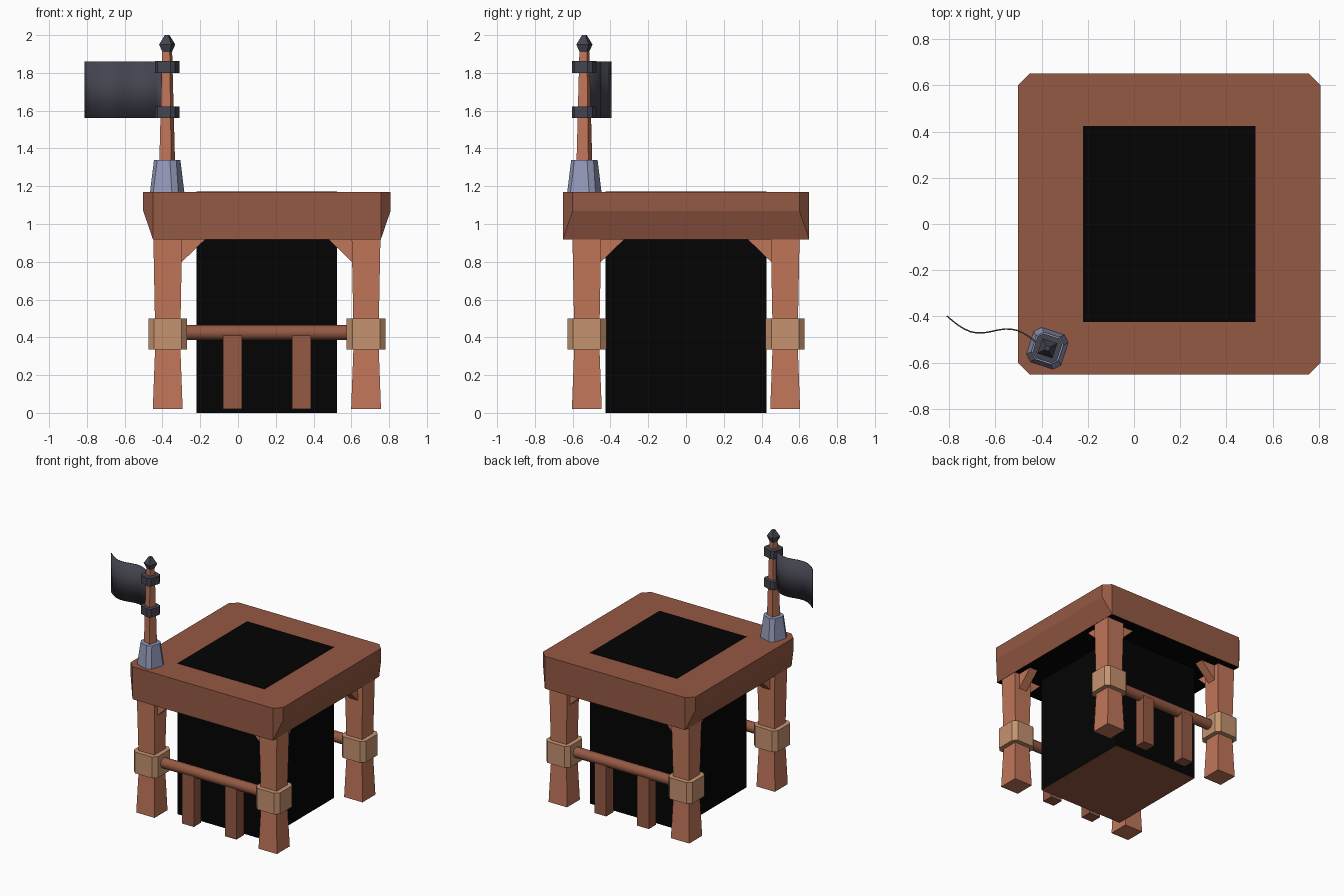
import bpy, bmesh, math
from mathutils import Matrix, Vector

cube = bpy.data.objects.get("Cube")
if cube:
    bpy.data.objects.remove(cube, do_unlink=True)


def material(name, r, g, b):
    m = bpy.data.materials.new(name)
    m.use_nodes = True
    m.diffuse_color = (r, g, b, 1)
    m.node_tree.nodes["Principled BSDF"].inputs["Base Color"].default_value = (r, g, b, 1)
    return m


DARK_WOOD = material("dark wood", 0.30, 0.10, 0.057)
LIGHT_WOOD = material("light wood", 0.53, 0.18, 0.10)
ROPE = material("tan rope", 0.56, 0.29, 0.16)
SLATE = material("slate metal", 0.30, 0.33, 0.50)
IRON = material("dark iron", 0.058, 0.058, 0.08)
BLACK = material("black", 0.001, 0.001, 0.001)


def finish(name, bm, *mats):
    bmesh.ops.recalc_face_normals(bm, faces=bm.faces)
    mesh = bpy.data.meshes.new(name)
    bm.to_mesh(mesh)
    bm.free()
    for m in mats:
        mesh.materials.append(m)
    ob = bpy.data.objects.new(name, mesh)
    bpy.context.collection.objects.link(ob)
    return ob


def ring(w, d, c):
    """Rectangle outline with half sizes w, d and corners cut by c."""
    if c == 0:
        return [(w, d), (-w, d), (-w, -d), (w, -d)]
    return [(w, d - c), (w - c, d), (c - w, d), (-w, d - c),
            (-w, c - d), (c - w, -d), (w - c, -d), (w, c - d)]


def loft(name, x, y, sections, mat, chamfer=0, angle=0):
    """Stack square sections (z, half width) into a closed solid."""
    bm = bmesh.new()
    rot = Matrix.Rotation(angle, 3, 'Z')
    rings = [[bm.verts.new(rot @ Vector((px, py, 0)) + Vector((x, y, z)))
              for px, py in ring(h, h, chamfer)] for z, h in sections]
    n = len(rings[0])
    for a, b in zip(rings, rings[1:]):
        for i in range(n):
            j = (i + 1) % n
            bm.faces.new((a[i], a[j], b[j], b[i]))
    bm.faces.new(rings[0])
    bm.faces.new(rings[-1])
    return finish(name, bm, mat)


def extrude_profile(name, points, vector, mat):
    bm = bmesh.new()
    face = bm.faces.new([bm.verts.new(p) for p in points])
    out = bmesh.ops.extrude_face_region(bm, geom=[face])
    bmesh.ops.translate(bm, vec=vector,
                        verts=[v for v in out["geom"] if isinstance(v, bmesh.types.BMVert)])
    return finish(name, bm, mat)


def box(name, lo, hi, *mats):
    bm = bmesh.new()
    bmesh.ops.create_cube(bm, size=1)
    for v in bm.verts:
        v.co = [lo[i] if v.co[i] < 0 else hi[i] for i in range(3)]
    return finish(name, bm, *mats)


CX = 0.153          # middle of the hut
PX, PY = 0.525, 0.525  # post offsets from the middle

# Dark core with a wooden underside
core = box("core", (-0.22, -0.425, 0), (0.525, 0.425, 1.173), BLACK, DARK_WOOD)
for p in core.data.polygons:
    if p.normal.z < -0.9:
        p.material_index = 1

# Roof slab: cut corners above, sides tapering in below
bm = bmesh.new()
HX, HY, CUT = 0.655, 0.652, 0.052
top, mid = ([bm.verts.new((CX + px, py, z)) for px, py in ring(HX, HY, CUT)]
            for z in (1.17, 1.07))
low = [bm.verts.new((CX + px, py, 0.918)) for px, py in ring(HX - CUT, HY, 0)]
for i in range(8):
    j = (i + 1) % 8
    bm.faces.new((top[i], top[j], mid[j], mid[i]))
bm.faces.new(top)
bm.faces.new(low)
for k in range(4):
    a, b = low[k], low[(k + 1) % 4]
    first, second = mid[2 * k], mid[2 * k + 1]
    after = mid[(2 * k + 2) % 8]
    bm.faces.new((first, second, a))
    if k % 2 == 0:
        bm.faces.new((second, after, b, a))
    else:
        bm.faces.new((second, after, b, a))
roof = finish("roof", bm, DARK_WOOD, BLACK)
for p in roof.data.polygons:
    if p.normal.z < -0.9:
        p.material_index = 1

# Posts, rope bands and corner braces
BRACE, BW, INSET = 0.125, 0.035, 0.06
for sx, side in ((1, "left"), (-1, "right")):
    for sy, end in ((-1, "front"), (1, "back")):
        x, y = CX + sx * PX, sy * PY
        tag = end + "_" + side
        loft(tag + "_post", x, y,
             [(0.02, 0.079), (0.34, 0.067), (0.5, 0.068), (0.92, 0.076)], LIGHT_WOOD)
        loft(tag + "_band", x, y, [(0.335, 0.103), (0.5, 0.103)], ROPE, 0.03)
        ix, iy = x - sx * INSET, y - sy * INSET
        reach = BRACE + 0.015
        extrude_profile(tag + "_brace_across",
                        [(ix, y - BW, 0.785), (ix - sx * reach, y - BW, 0.92),
                         (ix, y - BW, 0.92)], (0, 2 * BW, 0), LIGHT_WOOD)
        extrude_profile(tag + "_brace_along",
                        [(x - BW, iy, 0.785), (x - BW, iy - sy * reach, 0.92),
                         (x - BW, iy, 0.92)], (2 * BW, 0, 0), LIGHT_WOOD)

# Front and back railings
for sy, end in ((-1, "front"), (1, "back")):
    y = sy * PY
    bm = bmesh.new()
    bmesh.ops.create_cone(bm, cap_ends=True, segments=12, radius1=0.04, radius2=0.04, depth=2 * PX,
                          matrix=Matrix.Translation((CX, y, 0.425)) @ Matrix.Rotation(math.pi / 2, 4, 'Y'))
    rail = finish(end + "_rail", bm, DARK_WOOD)
    for p in rail.data.polygons:
        p.use_smooth = len(p.vertices) == 4
    for s in (-1, 1):
        x = CX + s * 0.183
        box(end + "_baluster", (x - 0.05, y - 0.045, 0.02), (x + 0.05, y + 0.045, 0.41), DARK_WOOD)

# Flagpole, turned a little about its own axis
FX, FY, TURN = -0.375, -0.538, math.radians(-18)
loft("pole_base", FX, FY, [(1.165, 0.079), (1.34, 0.062)], SLATE, 0.027, TURN)
loft("pole", FX, FY, [(1.33, 0.033), (1.91, 0.021)], LIGHT_WOOD, 0, TURN)
loft("pole_tip", FX, FY, [(1.905, 0.018), (1.95, 0.034), (2.0, 0.010)], IRON, 0, TURN)
for z in (1.56, 1.80):
    loft("pole_clamp", FX, FY, [(z, 0.056), (z + 0.062, 0.056)], IRON, 0.02, TURN)

# Waving flag
bm = bmesh.new()
STEPS = 16
columns = []
for i in range(STEPS + 1):
    t = i / STEPS
    x = FX - 0.03 - 0.405 * t
    y = FY + 0.01 + 0.13 * t + 0.035 * math.sin(2 * math.pi * t)
    columns.append([bm.verts.new((x, y, z)) for z in (1.56, 1.86)])
for a, b in zip(columns, columns[1:]):
    bm.faces.new((a[0], b[0], b[1], a[1])).smooth = True
flag = finish("flag", bm, IRON)
thick = flag.modifiers.new("thickness", 'SOLIDIFY')
thick.thickness = 0.006
thick.offset = 0
